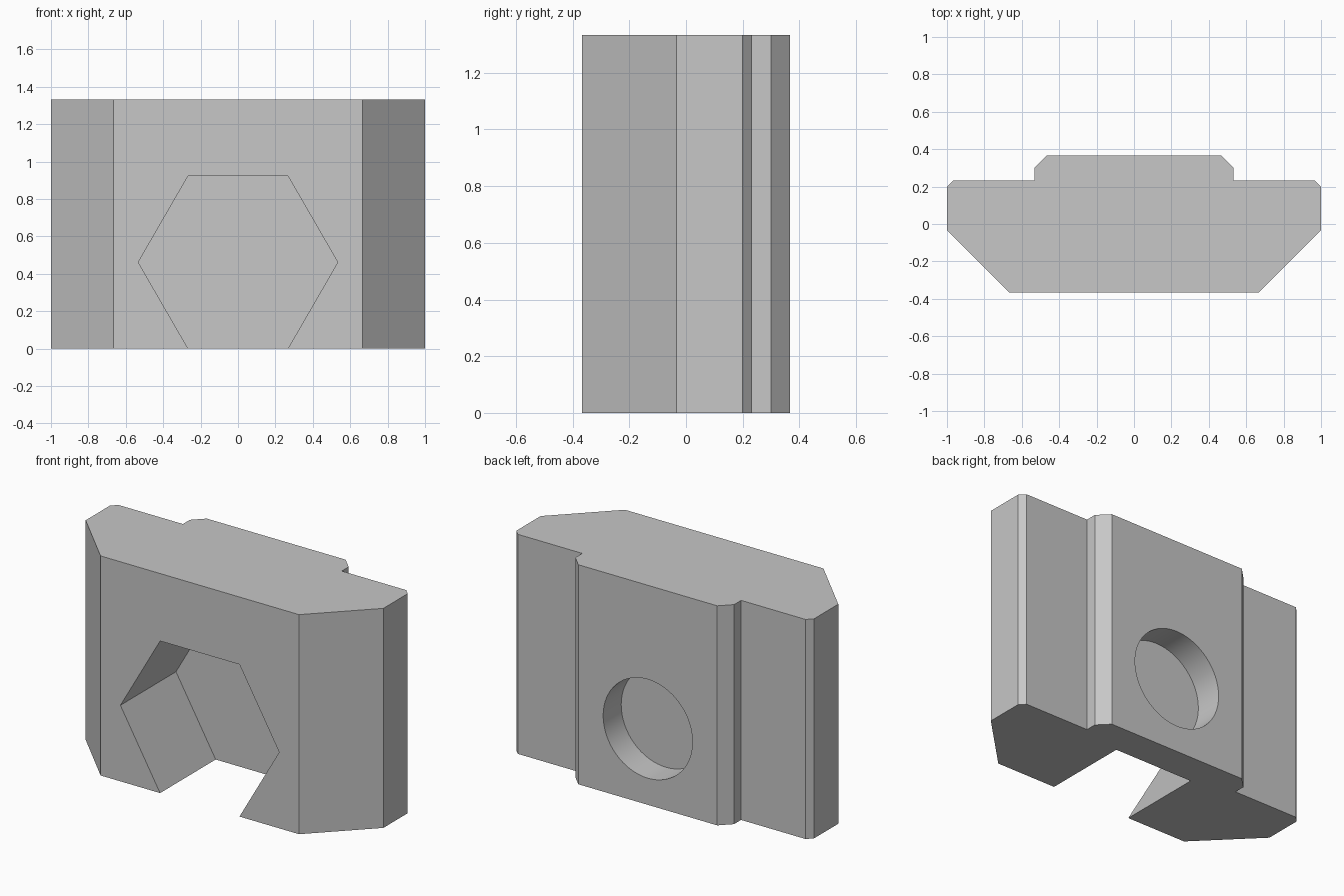
import bpy
import bmesh
from math import cos, sin, pi, radians

default = bpy.data.objects.get("Cube")
if default:
    bpy.data.objects.remove(default, do_unlink=True)

# Plain grey for the whole part
grey = bpy.data.materials.new("light grey")
grey.use_nodes = True
colour = (0.57, 0.57, 0.57, 1)
grey.diffuse_color = colour
grey.node_tree.nodes["Principled BSDF"].inputs["Base Color"].default_value = colour


def prism(name, points, direction):
    """Extrude a closed outline of 3D points along a direction."""
    bm = bmesh.new()
    face = bm.faces.new([bm.verts.new(p) for p in points])
    result = bmesh.ops.extrude_face_region(bm, geom=[face])
    moved = [v for v in result["geom"] if isinstance(v, bmesh.types.BMVert)]
    bmesh.ops.translate(bm, verts=moved, vec=direction)
    bmesh.ops.recalc_face_normals(bm, faces=bm.faces)
    mesh = bpy.data.meshes.new(name)
    bm.to_mesh(mesh)
    bm.free()
    mesh.materials.append(grey)
    obj = bpy.data.objects.new(name, mesh)
    bpy.context.collection.objects.link(obj)
    return obj


def cut(body, cutter):
    """Subtract a cutter, apply the result and discard the cutter."""
    cutter.hide_render = True
    bpy.context.view_layer.objects.active = body
    mod = body.modifiers.new("cut", "BOOLEAN")
    mod.operation = "DIFFERENCE"
    mod.solver = "EXACT"
    mod.object = cutter
    bpy.ops.object.modifier_apply(modifier=mod.name)
    bpy.data.objects.remove(cutter, do_unlink=True)


half_depth, height = 0.3667, 1.3333
hex_radius = 0.5333
centre_z = hex_radius * sin(pi / 3)

# Slot nut body: mirrored half profile, extruded upwards
half = [(0.6667, -half_depth), (1, -0.0333), (1, 0.2), (0.9667, 0.2333),
        (0.5333, 0.2333), (0.5333, 0.3), (0.4667, half_depth)]
outline = half + [(-x, y) for x, y in reversed(half)]
body = prism("slot_nut_body", [(x, y, 0) for x, y in outline], (0, 0, height))

# Hexagonal nut pocket in the front, open through the bottom
hexagon = [(hex_radius * cos(i * pi / 3), centre_z + hex_radius * sin(i * pi / 3))
           for i in range(-1, 5)]
w = hex_radius / 2
hexagon[0], hexagon[5] = (w, 0), (-w, 0)
hexagon += [(-w, -0.2), (w, -0.2)]
front = -half_depth - 0.1
cut(body, prism("hex_pocket", [(x, front, z) for x, z in hexagon],
                (0, 0.1667 - front, 0)))

# Blind round screw hole in the back, leaving a thin wall to the pocket
sides, hole_radius = 64, 0.3
circle = [(hole_radius * cos(2 * pi * i / sides),
           centre_z + hole_radius * sin(2 * pi * i / sides)) for i in range(sides)]
cut(body, prism("screw_hole", [(x, 0.5, z) for x, z in circle],
                (0, 0.1933 - 0.5, 0)))

bpy.ops.object.select_all(action="DESELECT")
body.select_set(True)
bpy.context.view_layer.objects.active = body
bpy.ops.object.shade_smooth_by_angle(angle=radians(20))
